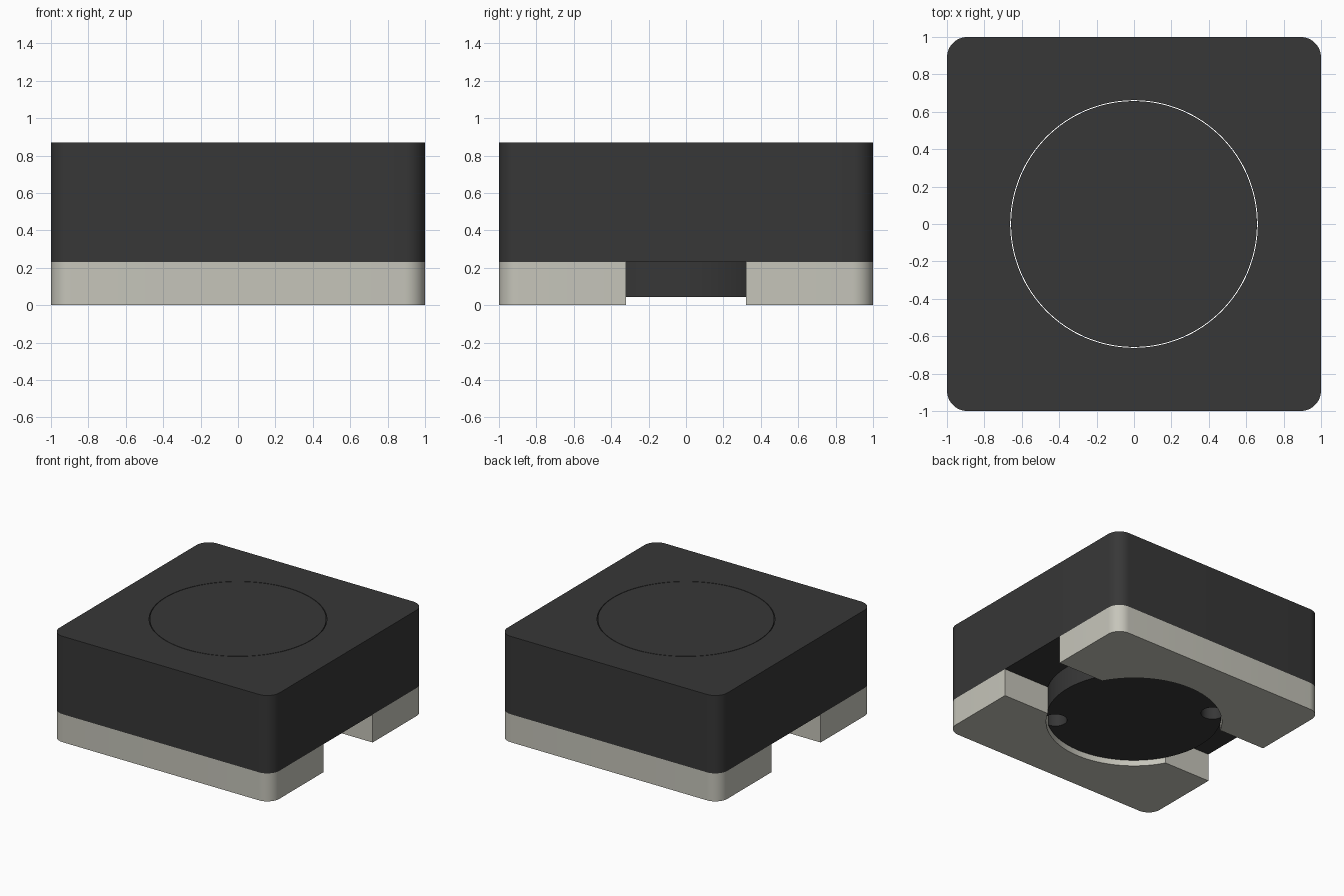
import bpy, bmesh, math

if "Cube" in bpy.data.objects:
    bpy.data.objects.remove(bpy.data.objects["Cube"], do_unlink=True)

CORNER = 0.11                 # radius of the vertical corners
SPLIT, TOP = 0.23, 0.87       # top of the feet, top of the housing
BORE, CORE = 0.662, 0.657     # hole and core radii, leaving a hairline gap
SLOT = 0.32                   # half width of the channel under the housing


def material(name, rgb):
    m = bpy.data.materials.new(name)
    m.use_nodes = True
    m.diffuse_color = (*rgb, 1)
    bsdf = m.node_tree.nodes["Principled BSDF"]
    bsdf.inputs["Base Color"].default_value = (*rgb, 1)
    bsdf.inputs["Roughness"].default_value = 0.6
    return m


def arc(cx, cy, r, a0, a1, n):
    angles = [math.radians(a0 + (a1 - a0) * i / n) for i in range(n + 1)]
    return [(cx + r * math.cos(a), cy + r * math.sin(a)) for a in angles]


def prism(name, outline, z0, z1, mat=None):
    """Extrude a flat outline from z0 to z1."""
    bm = bmesh.new()
    face = bm.faces.new([bm.verts.new((x, y, z0)) for x, y in outline])
    up = bmesh.ops.extrude_face_region(bm, geom=[face], use_keep_orig=True)
    for v in up["geom"]:
        if isinstance(v, bmesh.types.BMVert):
            v.co.z = z1
    bmesh.ops.recalc_face_normals(bm, faces=bm.faces)
    mesh = bpy.data.meshes.new(name)
    bm.to_mesh(mesh)
    bm.free()
    ob = bpy.data.objects.new(name, mesh)
    bpy.context.collection.objects.link(ob)
    if mat:
        mesh.materials.append(mat)
    return ob


def activate(ob):
    bpy.ops.object.select_all(action="DESELECT")
    ob.select_set(True)
    bpy.context.view_layer.objects.active = ob


def cut(ob, cutter):
    cutter.hide_render = True
    mod = ob.modifiers.new("cut", "BOOLEAN")
    mod.operation, mod.solver, mod.object = "DIFFERENCE", "EXACT", cutter
    activate(ob)
    bpy.ops.object.modifier_apply(modifier=mod.name)
    bpy.data.objects.remove(cutter, do_unlink=True)


def circle(cx, cy, r, n):
    return arc(cx, cy, r, 0, 360, n)[:-1]


dark = material("charcoal", (0.038, 0.038, 0.038))
light = material("warm grey", (0.565, 0.558, 0.492))
c = 1 - CORNER

# Housing: rounded square block with a bore right through it
square = []
for i, (sx, sy) in enumerate([(1, 1), (-1, 1), (-1, -1), (1, -1)]):
    square += arc(sx * c, sy * c, CORNER, 90 * i, 90 * i + 90, 12)
housing = prism("housing", square, SPLIT, TOP, dark)
cut(housing, prism("bore_cutter", circle(0, 0, BORE, 128), SPLIT - 0.1, TOP + 0.1))

# Round core with two blind holes on the diagonal of its underside
core = prism("core", circle(0, 0, CORE, 128), 0.045, TOP, dark)
for s in (1, -1):
    cut(core, prism("hole_cutter", circle(s * 0.42, -s * 0.42, 0.088, 32), 0, 0.2))

# Feet: one each side of the channel, scooped out around the core
a = math.degrees(math.asin(SLOT / BORE))
foot = ([(1, SLOT)] + arc(c, c, CORNER, 0, 90, 12) + arc(-c, c, CORNER, 90, 180, 12)
        + [(-1, SLOT)] + arc(0, 0, BORE, 180 - a, a, 48))
feet = [prism(name, [(s * x, s * y) for x, y in foot], 0, SPLIT, light)
        for name, s in (("back_foot", 1), ("front_foot", -1))]

for ob in [housing, core] + feet:
    activate(ob)
    bpy.ops.object.shade_smooth_by_angle(angle=math.radians(30))
